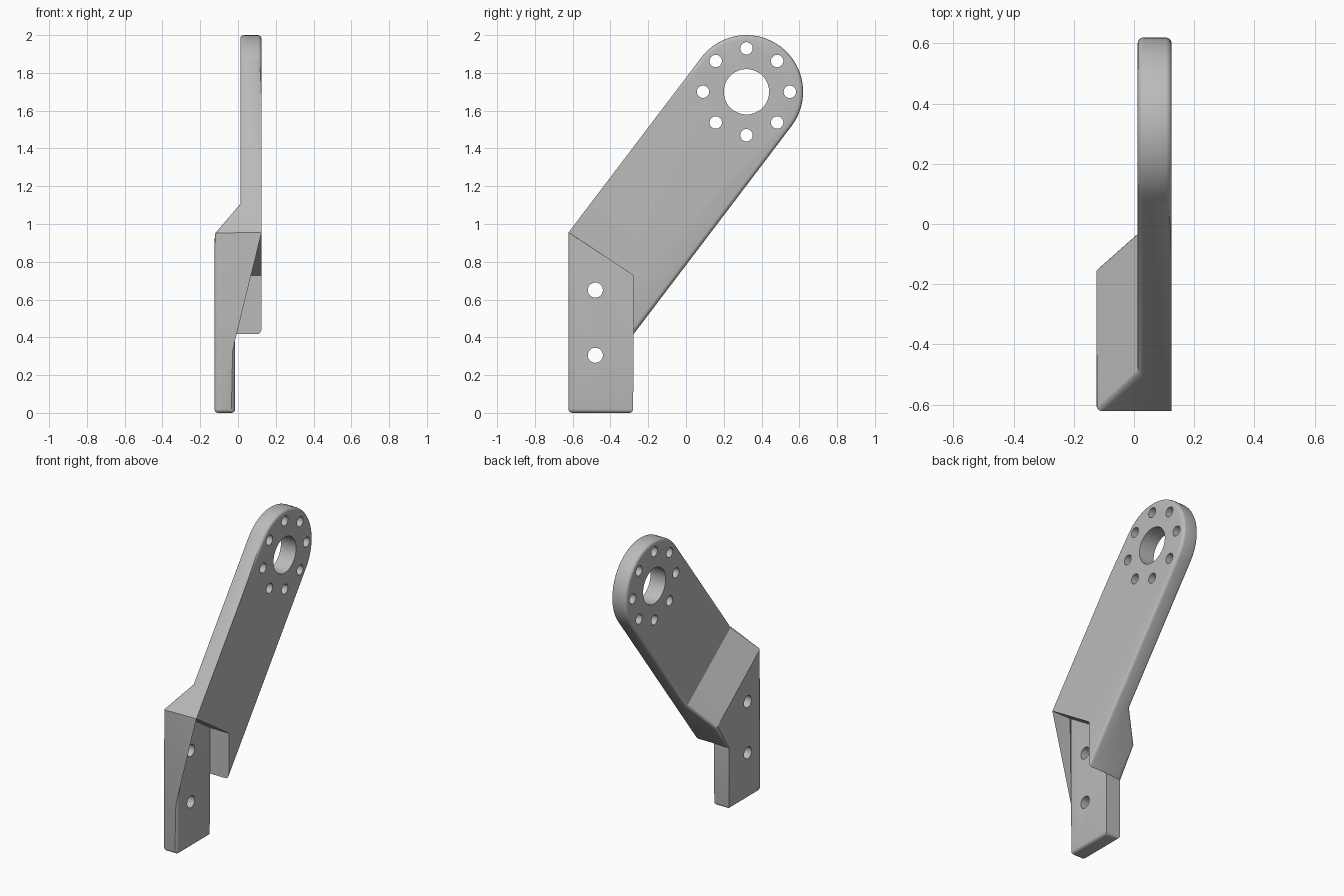
import bpy, bmesh, math
from mathutils import Vector

if "Cube" in bpy.data.objects:
    bpy.data.objects.remove(bpy.data.objects["Cube"])

grey = bpy.data.materials.new("plain grey")
grey.diffuse_color = (0.5, 0.5, 0.5, 1)
grey.use_nodes = True
grey.node_tree.nodes["Principled BSDF"].inputs["Base Color"].default_value = grey.diffuse_color

CY, CZ, R = 0.32, 1.70, 0.30                 # centre and radius of the round end
ANG = math.radians(52.8)                     # lean of the arm
D = Vector((0, math.cos(ANG), math.sin(ANG)))    # along the arm
N = Vector((0, -math.sin(ANG), math.cos(ANG)))   # across the arm
C = Vector((0, CY, CZ))
FRONT, BACK = -0.622, -0.28                  # lower plate edges in y


def solid(name, ring, step):
    """Closed prism: a ring of points swept along the vector step."""
    bm = bmesh.new()
    base = bm.faces.new([bm.verts.new(p) for p in ring])
    ext = bmesh.ops.extrude_face_region(bm, geom=[base])
    bmesh.ops.translate(bm, vec=step,
                        verts=[v for v in ext["geom"] if isinstance(v, bmesh.types.BMVert)])
    bmesh.ops.recalc_face_normals(bm, faces=bm.faces)
    me = bpy.data.meshes.new(name)
    bm.to_mesh(me)
    bm.free()
    me.materials.append(grey)
    ob = bpy.data.objects.new(name, me)
    bpy.context.collection.objects.link(ob)
    return ob


def cut(ob, cutter):
    """Subtract the cutter, apply the result and remove the cutter."""
    mod = ob.modifiers.new("cut", "BOOLEAN")
    mod.operation, mod.solver, mod.object = "DIFFERENCE", "EXACT", cutter
    bpy.context.view_layer.objects.active = ob
    bpy.ops.object.modifier_apply(modifier=mod.name)
    bpy.data.objects.remove(cutter)


def edge_z(p, y):
    """Height of the arm edge through p at the given y."""
    return p.z + (y - p.y) * math.tan(ANG)


# Whole side silhouette: lower plate plus leaning arm
left, right = C + N * R, C - N * R
a = Vector((0, FRONT, edge_z(left, FRONT)))
t = Vector((0, BACK, edge_z(right, BACK)))
arc = [C + R * (math.cos(k) * -N + math.sin(k) * D)
       for k in (math.pi * i / 32 for i in range(33))]
outline = [Vector((0, FRONT, 0)), Vector((0, BACK, 0)), t] + arc + [a]
bracket = solid("bracket", [p + Vector((-0.125, 0, 0)) for p in outline], Vector((0.25, 0, 0)))

# Sloping step on the left side
u0 = (a - C).dot(D) + 0.001
prof = [(-0.262, u0 - 0.2), (0.012, u0 + 0.2), (0.012, 2), (-0.262, 2)]
cut(bracket, solid("slope cutter", [Vector((x, 0, 0)) + C + D * u - N for x, u in prof], N * 2))

# Notch on the right side that thins the lower plate
slope = -0.66
ring = [(-1, a.z - 0.001 + slope * (-1 - FRONT)), (-0.277, a.z - 0.001 + slope * (-0.277 - FRONT)),
        (-0.277, -1), (-1, -1)]
cut(bracket, solid("notch cutter", [Vector((-0.015, y, z)) for y, z in ring], Vector((1, 0, 0))))

# Rounded outer rims; the step edges stay sharp
bm = bmesh.new()
bm.from_mesh(bracket.data)
bmesh.ops.remove_doubles(bm, verts=bm.verts, dist=0.006)
bmesh.ops.dissolve_degenerate(bm, edges=bm.edges, dist=0.001)
bm.normal_update()
rims = []
for e in bm.edges:
    if len(e.link_faces) != 2 or not e.is_convex or e.calc_face_angle() < 1.3:
        continue
    mid = (e.verts[0].co + e.verts[1].co) / 2
    normals = [f.normal for f in e.link_faces]
    step = any(n.y < -0.3 and n.z < -0.3 for n in normals)
    inner = abs(mid.y - BACK) < 0.01 and mid.z > 0.02
    along_x = abs(e.verts[0].co.x - e.verts[1].co.x) > 0.05 and all(abs(n.x) < 0.3 for n in normals)
    if not (step or inner) and (not along_x or mid.z < 0.02):
        rims.append(e)
bmesh.ops.bevel(bm, geom=rims, offset=0.02, segments=4, profile=0.5,
                affect="EDGES", clamp_overlap=True)
bm.to_mesh(bracket.data)
bm.free()

# Drilled holes: bore, ring of eight, two plate holes
holes = [(CY, CZ, 0.12, 48), (-0.48, 0.65, 0.04, 24), (-0.48, 0.305, 0.04, 24)]
holes += [(CY + 0.23 * math.cos(i * math.pi / 4), CZ + 0.23 * math.sin(i * math.pi / 4), 0.033, 24)
          for i in range(8)]
for y, z, r, n in holes:
    circle = [Vector((-0.5, y + r * math.cos(2 * math.pi * i / n), z + r * math.sin(2 * math.pi * i / n)))
              for i in range(n)]
    cut(bracket, solid("drill", circle, Vector((1, 0, 0))))

bpy.ops.object.select_all(action="DESELECT")
bracket.select_set(True)
bpy.context.view_layer.objects.active = bracket
bpy.ops.object.shade_smooth_by_angle(angle=math.radians(30))
